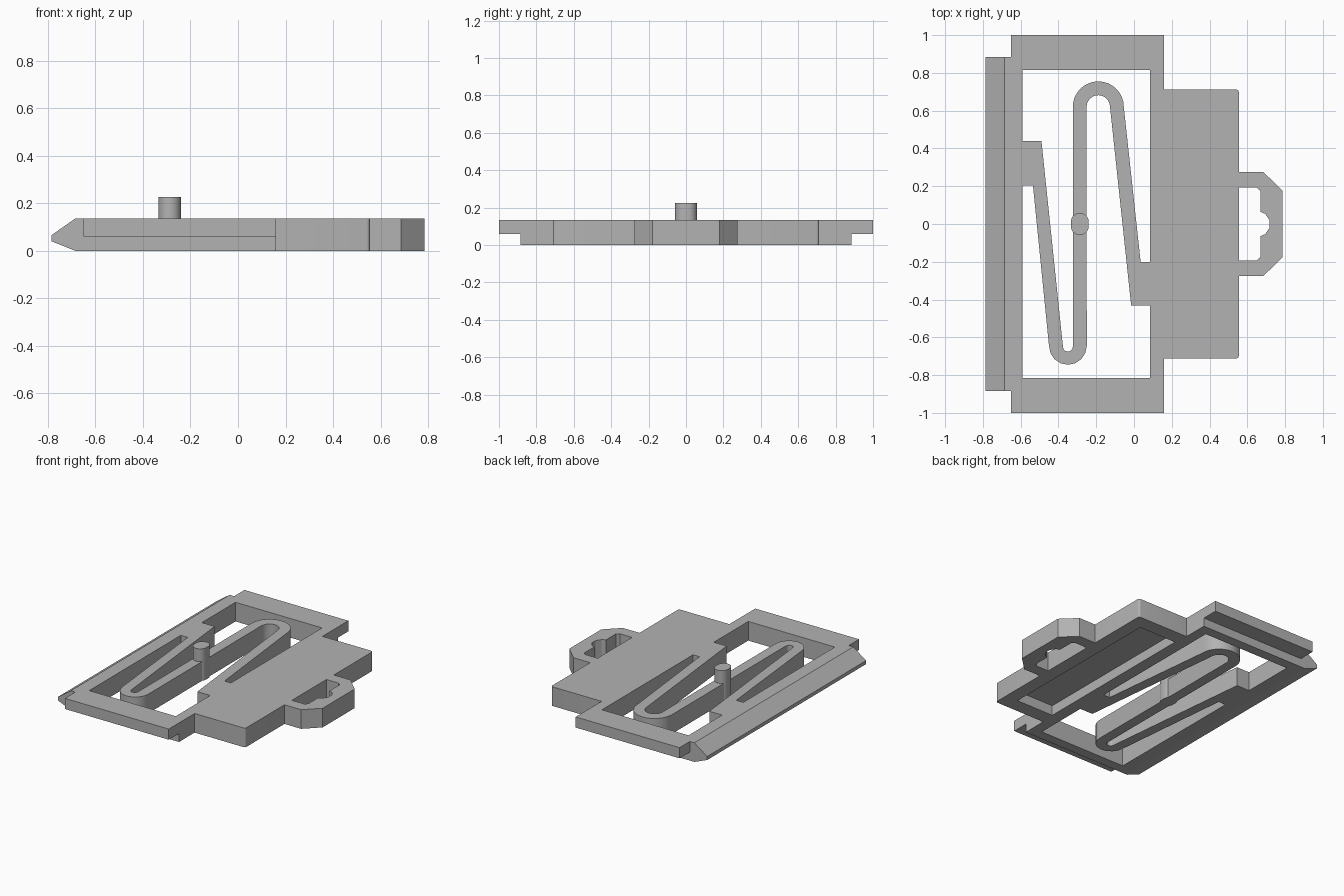
import bpy, bmesh, math
from mathutils import Vector

cube = bpy.data.objects.get("Cube")
if cube:
    bpy.data.objects.remove(cube, do_unlink=True)

TOP = 0.135      # thickness of the flat body
STEP = 0.06      # underside of the end flanges

grey = bpy.data.materials.new("plain grey")
grey.use_nodes = True
grey.diffuse_color = (0.45, 0.45, 0.45, 1)
grey.node_tree.nodes["Principled BSDF"].inputs["Base Color"].default_value = (0.45, 0.45, 0.45, 1)


def prism(name, points, start, depth):
    """Extrude a closed outline of 3D points along a direction."""
    bm = bmesh.new()
    face = bm.faces.new([bm.verts.new(Vector(p) + start) for p in points])
    grown = bmesh.ops.extrude_face_region(bm, geom=[face])["geom"]
    verts = [g for g in grown if isinstance(g, bmesh.types.BMVert)]
    bmesh.ops.translate(bm, verts=verts, vec=depth)
    bmesh.ops.recalc_face_normals(bm, faces=bm.faces)
    mesh = bpy.data.meshes.new(name)
    bm.to_mesh(mesh)
    bm.free()
    mesh.materials.append(grey)
    obj = bpy.data.objects.new(name, mesh)
    bpy.context.collection.objects.link(obj)
    return obj


def plate(name, outline, z0=0.0, z1=TOP):
    return prism(name, [(x, y, 0) for x, y in outline], Vector((0, 0, z0)), Vector((0, 0, z1 - z0)))


def box(name, x0, x1, y0, y1, z0, z1):
    return plate(name, [(x0, y0), (x1, y0), (x1, y1), (x0, y1)], z0, z1)


def mirrored(half):
    """Complete an outline that is symmetric about y = 0."""
    return half + [(x, -y) for x, y in reversed(half)]


def arc(cx, cy, r, a0, a1, n):
    angles = [math.radians(a0 + (a1 - a0) * i / n) for i in range(n + 1)]
    return [(cx + r * math.cos(a), cy + r * math.sin(a)) for a in angles]


def combine(target, tool, operation):
    """Apply a boolean and discard the tool object."""
    mod = target.modifiers.new("combine", 'BOOLEAN')
    mod.operation, mod.solver, mod.object = operation, 'EXACT', tool
    bpy.context.view_layer.objects.active = target
    bpy.ops.object.modifier_apply(modifier=mod.name)
    bpy.data.objects.remove(tool, do_unlink=True)


# Body: frame, wide end and handle share one outline
frame_half = [(-0.685, 0.885), (-0.65, 0.885), (-0.65, 1.0), (0.16, 1.0), (0.16, 0.712)]
corner = arc(0.54, 0.697, 0.015, 90, 0, 4)
handle_half = [(0.555, 0.275), (0.685, 0.275), (0.785, 0.178)]
body = plate("frame_body", mirrored(frame_half + corner + handle_half))

# Openings and undercuts
combine(body, box("window", -0.59, 0.085, -0.815, 0.815, -0.1, 0.3), 'DIFFERENCE')
grip = [(0.555, 0.192), (0.65, 0.192), (0.67, 0.175), (0.67, 0.065), (0.695, 0.053), (0.718, 0.02)]
combine(body, plate("grip_opening", mirrored(grip), -0.1, 0.3), 'DIFFERENCE')
for side in (-1, 1):
    y0, y1 = sorted((side * 0.885, side * 1.1))
    combine(body, box("flange_undercut", -0.66, 0.2, y0, y1, -0.1, STEP), 'DIFFERENCE')
combine(body, box("underside_pocket", 0.17, 0.46, -0.61, 0.61, -0.1, 0.07), 'DIFFERENCE')

# Tapered latch edge
nose = [(-0.685, 0, 0), (-0.785, 0, 0.04), (-0.785, 0, 0.065), (-0.685, 0, TOP)]
combine(body, prism("latch_edge", nose, Vector((0, -0.885, 0)), Vector((0, 1.77, 0))), 'UNION')

# Folded flat spring with an anchor block at each end
spring = [(-0.59, 0.205), (-0.535, 0.205)]
spring += arc(-0.35, -0.645, 0.1, 180, 360, 8)
spring += arc(-0.189, 0.62, 0.062, 180, 0, 12)
spring += [(-0.015, -0.432), (0.085, -0.432), (0.085, -0.2), (0.035, -0.2)]
spring += arc(-0.189, 0.62, 0.135, 0, 180, 16)
spring += arc(-0.35, -0.65, 0.026, 360, 180, 6)
spring += [(-0.49, 0.44), (-0.59, 0.44)]
spring_obj = plate("flat_spring", spring)

# Rounded pin standing on the middle leg of the spring
pin = arc(-0.287, 0.012, 0.047, 0, 180, 12) + arc(-0.287, -0.012, 0.047, 180, 360, 12)
pin_obj = plate("pin", pin, 0.0, 0.225)

# Smooth only the rounded walls
for obj in (body, spring_obj, pin_obj):
    bpy.ops.object.select_all(action='DESELECT')
    obj.select_set(True)
    bpy.context.view_layer.objects.active = obj
    bpy.ops.object.shade_smooth_by_angle(angle=math.radians(25))
